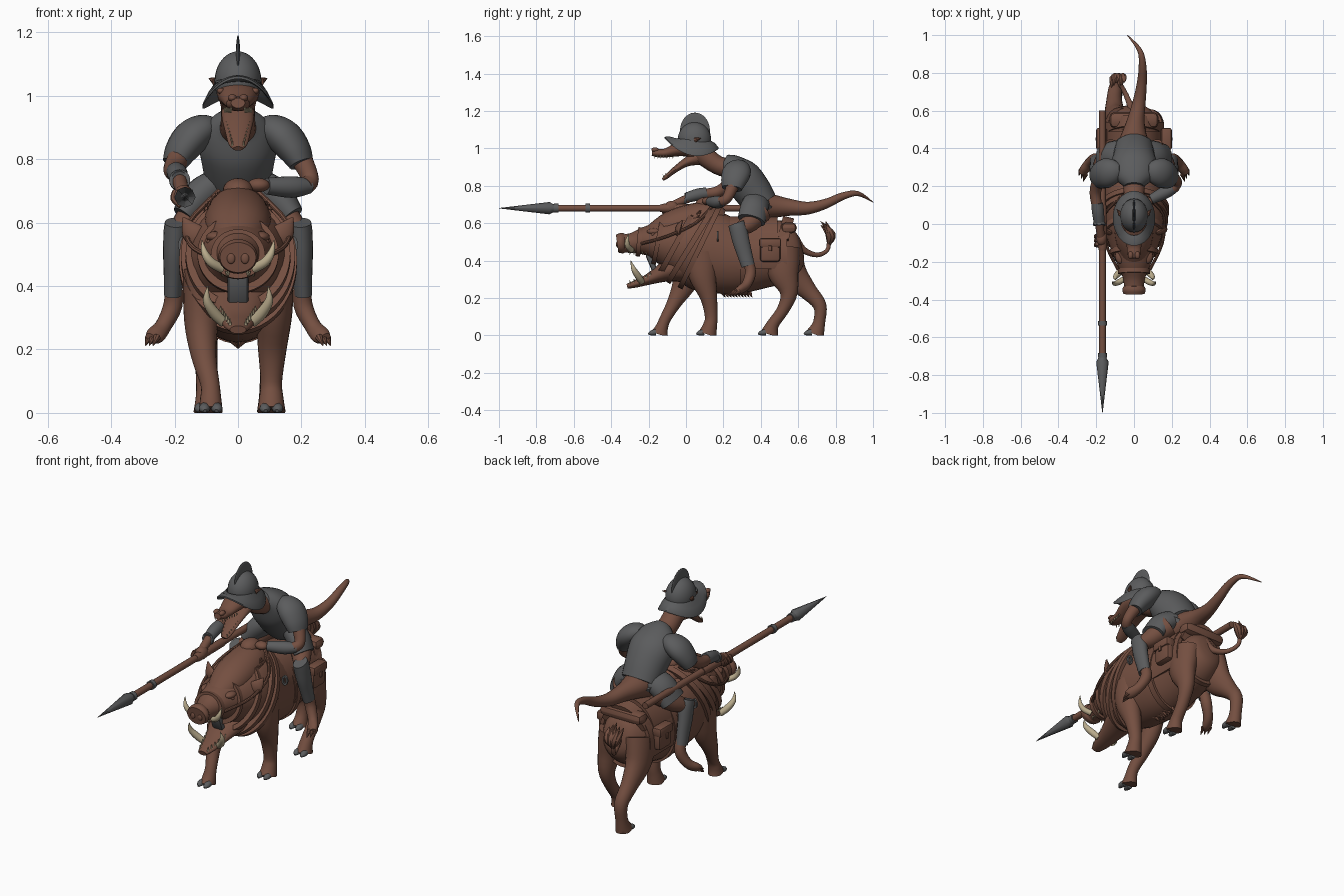
import bpy, bmesh, math, random
from mathutils import Vector, Matrix
random.seed(4)

def material(name, rgb):
    m = bpy.data.materials.new(name)
    m.diffuse_color = (*rgb, 1)
    return m
BROWN = material("leather brown", (0.175, 0.078, 0.052))
STEEL = material("steel grey", (0.105, 0.107, 0.110))
BONE = material("bone ivory", (0.50, 0.42, 0.27))

def finish(name, bm, mat):
    bmesh.ops.recalc_face_normals(bm, faces=bm.faces)
    me = bpy.data.meshes.new(name)
    bm.to_mesh(me); bm.free()
    ob = bpy.data.objects.new(name, me)
    bpy.context.collection.objects.link(ob)
    me.materials.append(mat)
    return ob

def loft(name, pts, mat=BROWN, n=20, sub=4):
    """Smooth tube through sections (x, y, z, ra[, rb])."""
    P = [tuple(p) if len(p) == 5 else (*p, p[3]) for p in pts]
    Q = []
    for i in range(len(P) - 1):
        a, b, c, d = P[max(i-1, 0)], P[i], P[i+1], P[min(i+2, len(P)-1)]
        for s in range(sub):
            t = s / sub
            Q.append([0.5*(2*b[k] + (c[k]-a[k])*t + (2*a[k]-5*b[k]+4*c[k]-d[k])*t*t
                      + (3*b[k]-a[k]-3*c[k]+d[k])*t**3) for k in range(5)])
    Q.append(list(P[-1]))
    bm, rings, last = bmesh.new(), [], None
    for i, q in enumerate(Q):
        t = (Vector(Q[min(i+1, len(Q)-1)][:3]) - Vector(Q[max(i-1, 0)][:3])).normalized()
        ref = last or (Vector((1, 0, 0)) if abs(t.x) < 0.85 else Vector((0, 0, 1)))
        u = (ref - t*ref.dot(t)).normalized(); last = u
        v = t.cross(u)
        rings.append([bm.verts.new(Vector(q[:3]) + u*max(q[3], .001)*math.cos(2*math.pi*k/n)
                      + v*max(q[4], .001)*math.sin(2*math.pi*k/n)) for k in range(n)])
    for r, s in zip(rings, rings[1:]):
        for k in range(n):
            bm.faces.new((r[k], r[(k+1) % n], s[(k+1) % n], s[k]))
    bm.faces.new(rings[0]); bm.faces.new(rings[-1])
    for v in bm.verts:
        v.co.z = max(v.co.z, 0)   # feet stay flat on the floor
    return finish(name, bm, mat)

def strap(name, c, rx, rz, tilt=0, width=.025, thick=.012, a0=0, a1=360, mat=BROWN, n=48):
    """Flat band around an ellipse, its plane leaning back by tilt."""
    bm, rows = bmesh.new(), []
    d, ax = Vector((0, math.sin(tilt), math.cos(tilt))), Vector((0, math.cos(tilt), -math.sin(tilt)))
    for i in range(n + 1):
        a = math.radians(a0 + (a1-a0)*i/n)
        rows.append([bm.verts.new(Vector(c) + Vector((1, 0, 0))*(rx+o)*math.cos(a) + d*(rz+o)*math.sin(a) + ax*w)
                     for o, w in ((-thick, -width/2), (thick, -width/2), (thick, width/2), (-thick, width/2))])
    for r, s in zip(rows, rows[1:]):
        for k in range(4):
            bm.faces.new((r[k], r[(k+1) % 4], s[(k+1) % 4], s[k]))
    if a1 - a0 < 360:
        bm.faces.new(rows[0]); bm.faces.new(rows[-1])
    else:
        bmesh.ops.remove_doubles(bm, verts=bm.verts, dist=1e-5)
    return finish(name, bm, mat)

def ball(name, c, r, mat=BROWN, rot=0):
    bm = bmesh.new()
    bmesh.ops.create_uvsphere(bm, u_segments=24, v_segments=14, radius=1,
        matrix=Matrix.Translation(c) @ Matrix.Rotation(rot, 4, 'X') @ Matrix.Diagonal((*r, 1)))
    return finish(name, bm, mat)

def box(name, c, s, mat=BROWN, rot=0, bev=.012):
    bm = bmesh.new()
    bmesh.ops.create_cube(bm, size=1, matrix=Matrix.Translation(c) @ Matrix.Rotation(rot, 4, 'X') @ Matrix.Diagonal((*s, 1)))
    bmesh.ops.bevel(bm, geom=bm.edges[:], offset=bev, segments=2, affect='EDGES', profile=.5)
    return finish(name, bm, mat)

def spike(name, a, b, r, mat=BONE, n=8):
    return loft(name, [(*a, r), (*b, .001)], mat, n, 1)

# ---- boar body, head and jaw
loft("boar_body", [(0, .62, .47, .03, .04), (0, .6, .465, .09, .10), (0, .52, .445, .137, .155), (0, .4, .425, .146, .175),
     (0, .25, .42, .158, .2), (0, .1, .455, .168, .22), (0, 0, .48, .165, .19), (0, -.1, .495, .135, .135),
     (0, -.2, .505, .095, .085), (0, -.28, .495, .06, .056), (0, -.34, .49, .052, .048)], n=32)
loft("snout_disc", [(0, -.325, .495, .05), (0, -.345, .493, .062, .055), (0, -.368, .49, .057, .048)], n=24)
for s in (1, -1):
    ball("nostril", (s*.022, -.367, .487), (.013, .007, .017))
loft("lower_jaw", [(0, 0, .38, .13, .11), (0, -.1, .345, .095, .06), (0, -.2, .30, .062, .03), (0, -.27, .275, .045, .02), (0, -.315, .262, .026, .013)])
box("tongue", (0, -.185, .39), (.065, .03, .10), STEEL, .4)
loft("mane", [(0, .2, .62, .05, .05), (0, .13, .63, .09, .085), (0, .02, .6, .107, .10), (0, -.09, .575, .098, .085), (0, -.19, .545, .06, .045)])
ball("mane_knob", (0, .11, .70), (.048, .06, .04))
for i in range(90):
    t, a = random.random(), random.uniform(-1.3, 1.3)
    k = .85 + .3*t - .5*t*t
    o = Vector((math.sin(a)*.104*k, .12 - .25*t, .622 - .06*t + math.cos(a)*.092*k))
    spike("mane_tuft", o, o + Vector((math.sin(a)*.02, .014, .013)), .009, BROWN, 5)
for s in (1, -1):
    loft("boar_ear", [(s*.11, -.04, .54, .03, .02), (s*.145, -.04, .57, .034, .014), (s*.172, -.02, .615, .004)], n=12)
    ball("boar_brow", (s*.07, -.17, .555), (.03, .04, .018))
    ball("boar_eye", (s*.087, -.175, .54), (.012, .014, .01))
    loft("upper_tusk", [(s*.05, -.29, .455, .015), (s*.085, -.31, .475, .015), (s*.105, -.315, .505, .011), (s*.114, -.305, .545, .001)], BONE, 12)
    loft("lower_tusk", [(s*.045, -.235, .285, .016), (s*.075, -.255, .315, .018), (s*.098, -.28, .355, .013), (s*.095, -.295, .40, .001)], BONE, 12)
    for i in range(6):
        y = -.3 + .022*i
        o = Vector((s*(.025 + .006*i), y, .275 + .008*i))
        spike("boar_lower_tooth", o, o + Vector((0, 0, .022)), .006, BONE, 6)
        o = Vector((s*(.03 + .005*i), y, .448))
        spike("boar_upper_tooth", o, o - Vector((0, 0, .018)), .006, BONE, 6)

# ---- boar legs, hooves and tail
legs = {
 "front_leg_left": [(.1, .08, .44, .075, .1), (.112, .09, .32, .06, .075), (.108, .122, .2, .045), (.105, .135, .1, .034), (.105, .128, .05, .038), (.105, .115, .005, .045, .05)],
 "front_leg_right": [(-.1, .02, .44, .075, .1), (-.115, -.005, .29, .055, .068), (-.108, -.06, .18, .04), (-.088, -.11, .09, .03), (-.086, -.13, .04, .034), (-.086, -.142, .005, .038, .048)],
 "hind_leg_left": [(.08, .51, .46, .075, .10), (.1, .52, .34, .06, .085), (.105, .55, .23, .042, .048), (.102, .52, .14, .033), (.1, .465, .06, .033), (.1, .445, .005, .04, .05)],
 "hind_leg_right": [(-.08, .52, .46, .075, .10), (-.1, .56, .34, .06, .085), (-.105, .65, .24, .042, .05), (-.1, .715, .16, .036), (-.1, .712, .07, .032), (-.1, .69, .005, .04, .05)]}
for name, pts in legs.items():
    loft(name, pts)
    x, y = pts[-1][:2]
    for s in (1, -1):
        loft("hoof_toe", [(x+s*.018, y-.02, .016, .018), (x+s*.02, y-.042, .013, .017, .014), (x+s*.018, y-.058, .006, .006)], STEEL, 10)
loft("boar_tail", [(0, .58, .51, .03), (-.02, .63, .455, .018), (-.05, .7, .43, .013), (-.08, .755, .455, .011), (-.085, .765, .51, .012)], n=12)
for i in range(6):
    k = i - 2.5
    loft("tail_tuft", [(-.085, .765, .49, .011), (-.085 + .01*k, .768 + .01*(i % 2), .54, .022), (-.085 + .014*k, .72 + .014*(i % 3), .615 - .01*abs(k), .001)], n=8)
for i in range(10):
    spike("belly_fringe", (random.uniform(-.03, .03), .19+.016*i, .24), (0, .21+.016*i, .203), .018, BROWN, 6)

# ---- harness, saddle and bags
strap("muzzle_strap", (0, -.25, .5), .073, .066, .1)
strap("brow_strap", (0, -.15, .5), .116, .113, .2)
strap("cheek_collar", (0, -.05, .495), .153, .185, .5, .03)
strap("neck_collar", (0, .03, .49), .168, .232, .55, .03)
strap("chest_collar", (0, .075, .475), .174, .235, .45, .028)
strap("girth", (0, .31, .42), .153, .19, 0, .035)
strap("rump_strap", (0, .52, .445), .139, .158, -.2, .025)
strap("saddle_blanket", (0, .41, .42), .15, .183, 0, .26, .01, -20, 200)
strap("saddle_seat", (0, .36, .44), .135, .178, 0, .26, .018, 20, 160)
strap("saddle_cantle", (0, .5, .44), .128, .178, .25, .06, .02, 25, 155)
box("bedroll", (0, .55, .575), (.26, .085, .06), bev=.028)
for s in (1, -1):
    box("saddlebag", (s*.165, .45, .455), (.055, .11, .125), bev=.018)
    box("saddlebag_flap", (s*.172, .45, .495), (.056, .118, .05), bev=.012)
    box("bag_buckle", (s*.2, .45, .465), (.01, .018, .03), bev=.003)
    strap("harness_ring", (s*.172, .17, .53), .012, .022, 0, .01, .005, mat=STEEL, n=20)
    loft("rein", [(s*.085, -.24, .49, .008), (s*.15, -.1, .53, .008), (s*.155, .05, .6, .008), (s*.06, .15, .70, .008)], n=8)

# ---- rider torso, tail and legs
loft("cuirass", [(0, .2, .925, .05, .045), (0, .245, .90, .10, .07), (0, .3, .845, .122, .10), (0, .36, .765, .11, .10), (0, .41, .70, .10, .085)], STEEL, 28)
strap("waist_belt", (0, .39, .725), .104, .09, 2.2, .022, .01, mat=STEEL)
loft("rider_tail", [(0, .38, .69, .10, .085), (0, .46, .69, .072, .065), (.01, .55, .685, .046), (.028, .65, .68, .034), (.042, .75, .705, .026), (.045, .84, .745, .02), (.03, .92, .758, .013), (-.035, 1, .712, .002)])
for s in (1, -1):
    loft("tasset", [(s*.06, .38, .72, .05, .07), (s*.115, .365, .68, .058, .075), (s*.165, .35, .615, .045, .075)], STEEL)
    loft("thigh", [(s*.1, .40, .66, .06), (s*.155, .34, .60, .05), (s*.19, .29, .55, .036), (s*.2, .32, .42, .03)])
    loft("greave", [(s*.197, .268, .60, .034, .044), (s*.198, .28, .565, .037, .047), (s*.202, .295, .50, .034, .045), (s*.204, .315, .43, .03, .04), (s*.206, .332, .372, .028, .036)], STEEL)
    loft("rider_shin", [(s*.203, .325, .42, .026), (s*.205, .345, .34, .03), (s*.235, .325, .275, .026), (s*.26, .29, .245, .03, .022), (s*.275, .265, .235, .02, .014)], n=14)
    for i in (-1, 0, 1):
        spike("toe_claw", (s*(.268 + .012*i), .275 + .012*i, .238), (s*(.28 + .012*i), .24 + .016*i, .212), .013, BROWN)
    # shoulder plates slope outwards and down
    loft("pauldron", [(s*.07, .285, .915, .02, .03), (s*.1, .28, .90, .045, .062), (s*.145, .27, .87, .056, .078), (s*.18, .255, .825, .05, .07), (s*.2, .245, .785, .038, .055)], STEEL)

# ---- rider arms
loft("left_upper_arm", [(.16, .27, .86, .04), (.2, .25, .80, .034), (.228, .22, .735, .027), (.21, .19, .715, .028)])
loft("left_bracer", [(.225, .2, .715, .024, .026), (.17, .17, .712, .034), (.09, .13, .715, .026)], STEEL)
ball("left_hand", (.065, .115, .718), (.035, .03, .022))
loft("right_upper_arm", [(-.16, .27, .86, .04), (-.19, .22, .80, .034), (-.205, .16, .765, .03), (-.19, .06, .75, .026), (-.18, -.03, .715, .022), (-.175, -.07, .695, .022)])
loft("right_bracer", [(-.195, .11, .76, .031), (-.19, .06, .752, .032), (-.184, .0, .735, .027)], STEEL)
strap("bracer_cuff", (-.184, .0, .733), .027, .027, .2, .014, .006, mat=STEEL, n=24)
ball("right_hand", (-.172, -.075, .685), (.03, .042, .034))
for i in range(3):
    loft("finger", [(-.195, -.06-.022*i, .70, .011), (-.202, -.068-.022*i, .675, .011), (-.18, -.075-.022*i, .652, .009)], n=8)

# ---- rider neck and head
loft("neck", [(0, .25, .89, .062, .055), (0, .17, .91, .055, .05), (0, .09, .965, .054, .055), (0, .03, 1.0, .062, .055)])
loft("upper_head", [(0, .1, 1.0, .05, .045), (0, .03, 1.005, .066, .05), (0, -.04, .995, .058, .038), (0, -.11, .975, .04, .024), (0, -.155, .975, .036, .022), (0, -.182, .977, .022, .016)])
loft("rider_jaw", [(0, .06, .95, .052, .04), (0, .0, .925, .05, .024), (0, -.06, .885, .04, .016), (0, -.105, .848, .03, .012), (0, -.125, .833, .016, .008)])
for s in (1, -1):
    ball("nose_bump", (s*.018, -.165, .993), (.014, .02, .012))
    ball("rider_eye", (s*.054, -.03, 1.015), (.012, .014, .01))
    spike("head_frill", (s*.07, .05, 1.045), (s*.092, .08, 1.055), .014, BROWN)
    for i in range(7):
        t = i / 6
        o = Vector((s*(.018 + .018*t), -.118 + .09*t, .842 + .06*t))
        spike("rider_lower_tooth", o, o + Vector((0, -.006, .017)), .004, BONE, 6)
        o = Vector((s*(.022 + .02*t), -.17 + .1*t, .962))
        spike("rider_upper_tooth", o, o - Vector((0, 0, .016)), .004, BONE, 6)

# ---- crested helmet: dome, swept brim, crest
ball("helmet_dome", (0, .045, 1.045), (.074, .09, .095), STEEL, -.1)
ball("helmet_crest", (0, .048, 1.095), (.008, .08, .096), STEEL)
bm = bmesh.new()
rows = []
for i in range(48):
    a = 2*math.pi*i/48
    c, s = math.cos(a), math.sin(a)
    zo = .97 + .063*s*s - .028*s
    rows.append([bm.verts.new((r*.112*c, .03 + r*(.145*s), zo*(1-t) + 1.055*t + dz))
                 for r, t, dz in ((1, 0, 0), (.85, .35, .006), (.62, .9, 0), (.62, .8, -.012), (.85, .25, -.006), (1, 0, -.008))])
for i in range(48):
    r, q = rows[i], rows[(i+1) % 48]
    for k in range(6):
        bm.faces.new((r[k], r[(k+1) % 6], q[(k+1) % 6], q[k]))
finish("helmet_brim", bm, STEEL)

# ---- lance
X, Z = -.167, .68
loft("lance_shaft", [(X, .6, Z, .018), (X, -.72, Z, .018)], n=16, sub=1)
loft("lance_head", [(X, -.69, Z, .02), (X, -.71, Z, .022), (X, -.73, Z, .033), (X, -1, Z, .001)], STEEL, 8, 1)
for y in (-.525, -.695):
    loft("lance_band", [(X, y+.012, Z, .024), (X, y-.012, Z, .024)], STEEL, 16, 1)
loft("lance_grip", [(X, .1, Z, .022), (X, -.12, Z, .024), (X, -.14, Z, .019)], n=16, sub=1)

# ---- smooth shading
for ob in bpy.context.collection.objects:
    ob.select_set(True)
    bpy.context.view_layer.objects.active = ob
bpy.ops.object.shade_smooth_by_angle(angle=math.radians(42))
